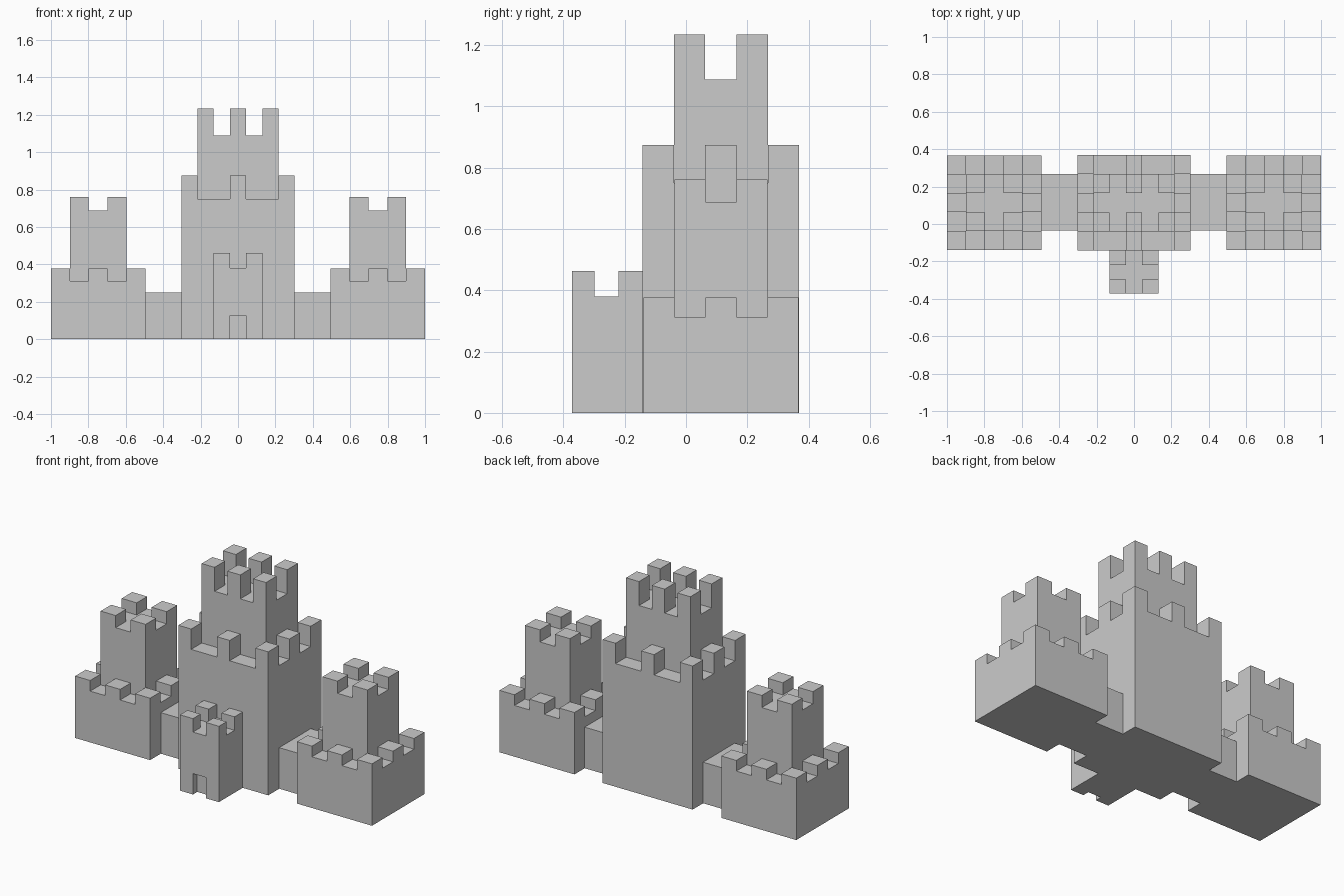
import bpy, bmesh

if "Cube" in bpy.data.objects:
    bpy.data.objects.remove(bpy.data.objects["Cube"])


def blocks(name, xs, ys, zs, plan, holes=()):
    """Solid on a grid. plan rows run front to back; each digit is a height level in zs."""
    axes = (xs, ys, zs)

    def solid(c):
        i, j, k = c
        inside = 0 <= i < len(xs) - 1 and 0 <= j < len(ys) - 1 and k >= 0
        return inside and k < int(plan[j][i]) and tuple(c) not in holes

    bm = bmesh.new()
    cells = [(i, j, k) for i in range(len(xs) - 1)
             for j in range(len(ys) - 1) for k in range(len(zs) - 1)]
    for c in filter(solid, cells):
        for a in range(3):
            for side in (0, 1):
                n = list(c)
                n[a] += 1 if side else -1
                if solid(n):
                    continue
                u, v = (a + 1) % 3, (a + 2) % 3
                quad = []
                for du, dv in ((0, 0), (1, 0), (1, 1), (0, 1)):
                    p = list(c)
                    p[a] += side
                    p[u] += du
                    p[v] += dv
                    quad.append(bm.verts.new([axes[t][p[t]] for t in range(3)]))
                bm.faces.new(quad if side else quad[::-1])
    bmesh.ops.remove_doubles(bm, verts=bm.verts, dist=1e-4)
    bmesh.ops.dissolve_limit(bm, angle_limit=0.01, verts=bm.verts, edges=bm.edges)
    mesh = bpy.data.meshes.new(name)
    bm.to_mesh(mesh)
    bm.free()
    ob = bpy.data.objects.new(name, mesh)
    bpy.context.collection.objects.link(ob)
    return ob


def even(a, b, n):
    return [a + (b - a) * i / n for i in range(n + 1)]


# Central keep: wide lower tier, taller upper tier
blocks("central_keep", even(-0.303, 0.303, 7), even(-0.142, 0.369, 5),
       [0, 0.75, 0.874, 1.088, 1.234],
       ["2112112",
        "1434341",
        "2333332",
        "1434341",
        "2112112"])

# Gatehouse with a recessed doorway
blocks("gatehouse", even(-0.131, 0.131, 3), [-0.371, -0.33, -0.298, -0.22, -0.142],
       [0, 0.127, 0.38, 0.462],
       ["323", "323", "222", "323"], holes={(1, 0, 0)})

# Flanking towers and connecting walls, mirrored to the other side
flank = blocks("flank_towers", even(-1, -0.495, 5), even(-0.139, 0.367, 5),
               [0, 0.312, 0.377, 0.687, 0.761],
               ["21212",
                "14341",
                "23332",
                "14341",
                "21212"])
walls = blocks("curtain_walls", [-0.495, -0.303], [-0.036, 0.268], [0, 0.25], ["1"])
for ob in (flank, walls):
    ob.modifiers.new("mirror", 'MIRROR').use_mirror_merge = False
